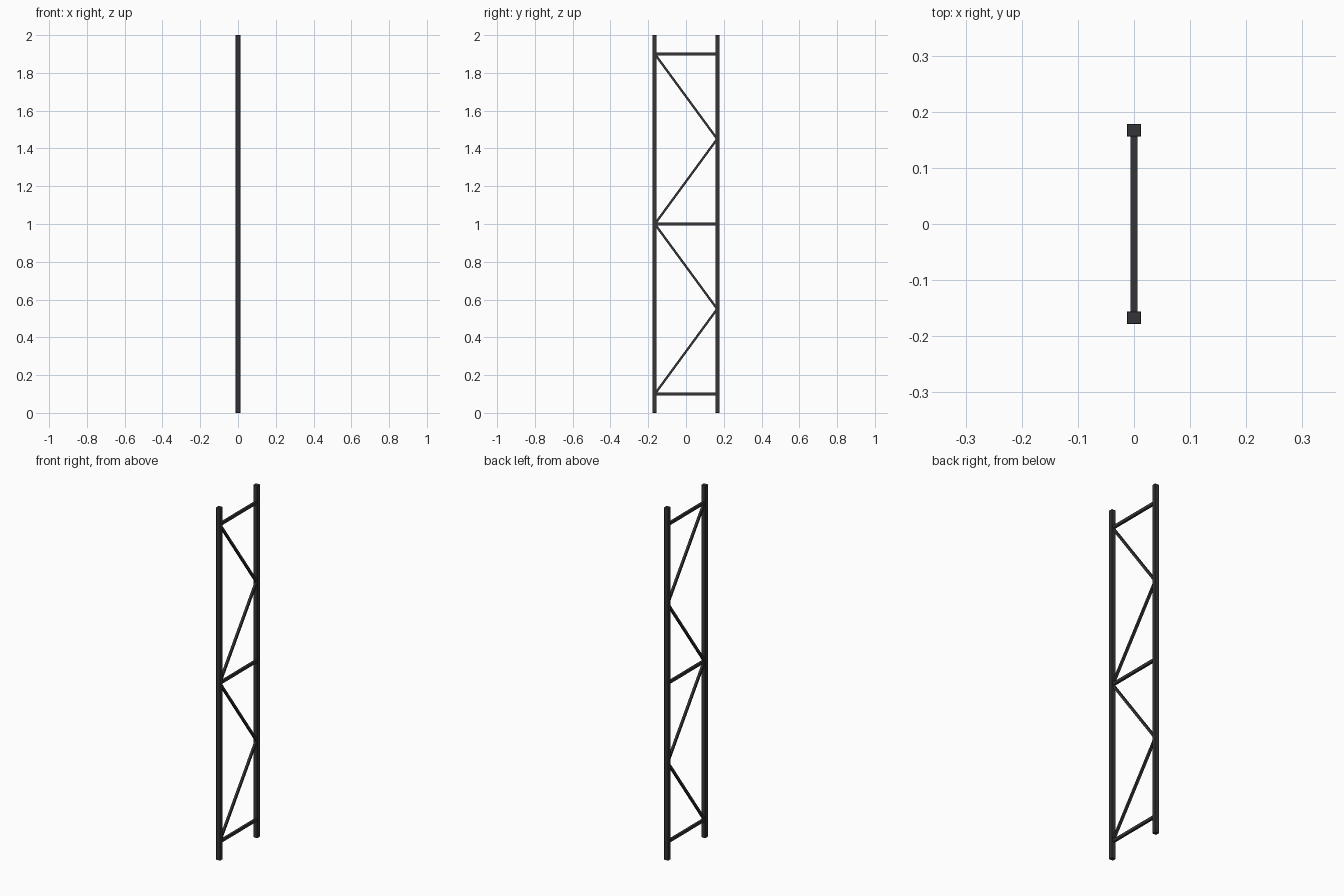
import bpy
from mathutils import Vector

if "Cube" in bpy.data.objects:
    bpy.data.objects.remove(bpy.data.objects["Cube"])

steel = bpy.data.materials.new("dark_steel")
steel.diffuse_color = (0.035, 0.035, 0.04, 1)
steel.use_nodes = True
steel.node_tree.nodes["Principled BSDF"].inputs["Base Color"].default_value = steel.diffuse_color

POST_Y = 0.167


def bar(name, a, b, width, depth):
    """Rectangular bar from a to b; width runs along x."""
    a, b = Vector(a), Vector(b)
    d = b - a
    bpy.ops.mesh.primitive_cube_add(size=1)
    ob = bpy.context.object
    ob.name = name
    ob.location = (a + b) / 2
    ob.scale = (width, depth, d.length)
    # all bars lie in the yz plane, so tilt about x only
    ob.rotation_euler = Vector((0, 0, 1)).rotation_difference(d.normalized()).to_euler()
    bpy.ops.object.transform_apply(location=False, rotation=False, scale=True)
    ob.data.materials.append(steel)
    return ob


# Upright posts
for label, s in (("front", -1), ("back", 1)):
    post = bar(f"{label}_post", (0, s * POST_Y, 0), (0, s * POST_Y, 2), 0.025, 0.023)
    bevel = post.modifiers.new("edge", 'BEVEL')
    bevel.width = 0.001
    bevel.segments = 1

# Horizontal rungs
for i, z in enumerate((0.1, 1.0, 1.9)):
    bar(f"rung_{i + 1}", (0, -POST_Y, z), (0, POST_Y, z), 0.0125, 0.016)

# Zigzag diagonal braces
for i in range(4):
    s = -1 if i % 2 == 0 else 1
    z = 0.1 + 0.45 * i
    bar(f"diagonal_brace_{i + 1}", (0, s * 0.165, z), (0, -s * 0.165, z + 0.45), 0.0125, 0.012)
